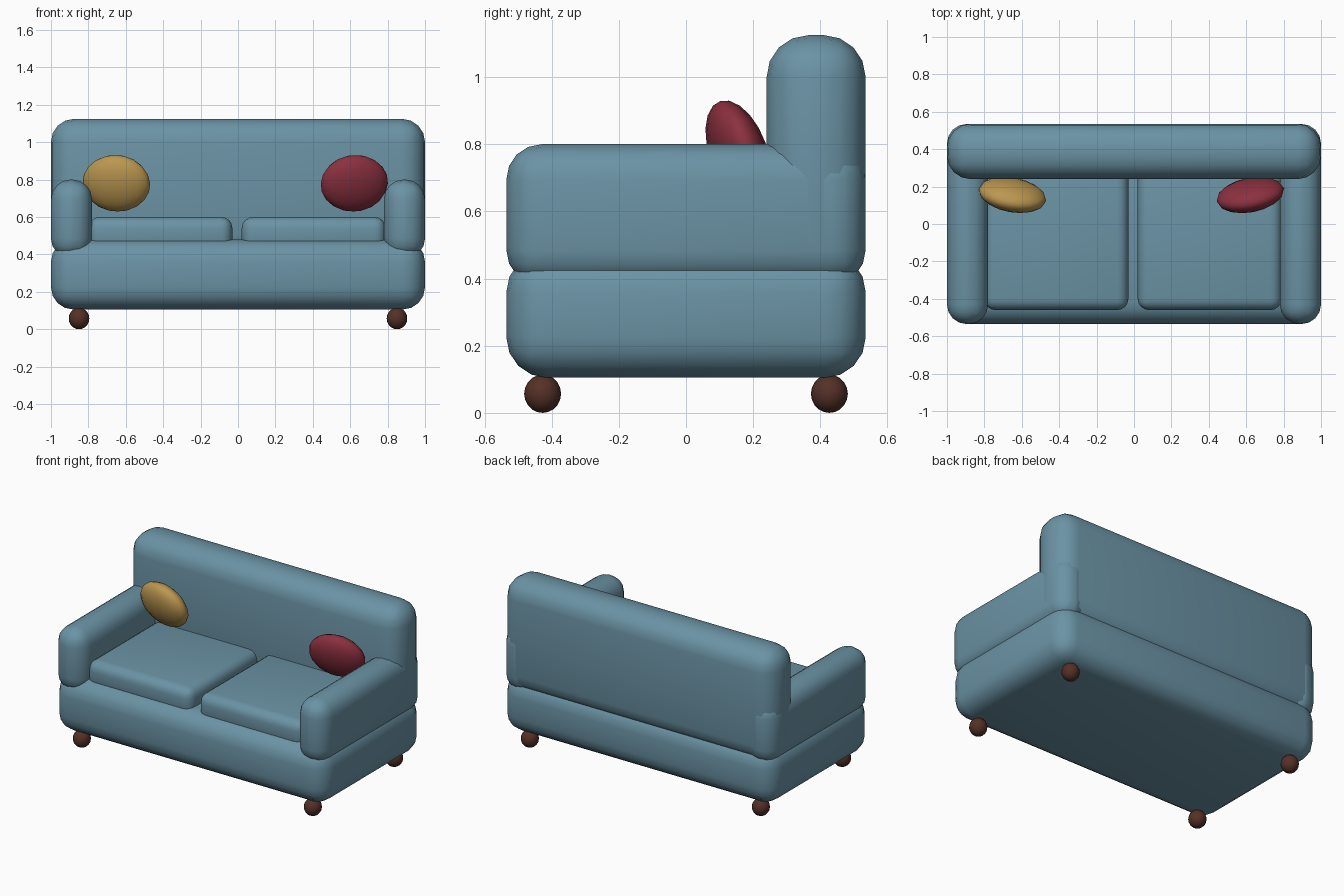
import bpy, math

if "Cube" in bpy.data.objects:
    bpy.data.objects.remove(bpy.data.objects["Cube"])


def material(name, rgb):
    m = bpy.data.materials.new(name)
    m.diffuse_color = (*rgb, 1)
    m.use_nodes = True
    m.node_tree.nodes["Principled BSDF"].inputs["Base Color"].default_value = m.diffuse_color
    return m


TEAL = material("teal_fabric", (0.147, 0.292, 0.376))
MUSTARD = material("mustard_fabric", (0.50, 0.31, 0.08))
WINE = material("wine_fabric", (0.26, 0.03, 0.05))
WOOD = material("dark_wood", (0.09, 0.03, 0.02))


def padded_box(name, lo, hi, radius, segments=4):
    """Upholstered block with rounded edges between two corners."""
    bpy.ops.mesh.primitive_cube_add(
        size=1, location=[(a + b) / 2 for a, b in zip(lo, hi)])
    ob = bpy.context.object
    ob.name = name
    ob.scale = [b - a for a, b in zip(lo, hi)]
    bpy.ops.object.transform_apply(location=False, rotation=False, scale=True)
    bevel = ob.modifiers.new("rounding", 'BEVEL')
    bevel.width = radius
    bevel.segments = segments
    bpy.ops.object.modifier_apply(modifier=bevel.name)
    bpy.ops.object.shade_smooth_by_angle(angle=math.radians(40))
    ob.data.materials.append(TEAL)


def ellipsoid(name, loc, radii, mat, rot=(0, 0, 0)):
    bpy.ops.mesh.primitive_uv_sphere_add(
        segments=16, ring_count=10, radius=1, location=loc,
        rotation=[math.radians(a) for a in rot])
    ob = bpy.context.object
    ob.name = name
    ob.scale = radii
    bpy.ops.object.shade_smooth_by_angle(angle=math.radians(60))
    ob.data.materials.append(mat)


# Frame: base and backrest
padded_box("base", (-1, -0.535, 0.105), (1, 0.535, 0.48), 0.12)
padded_box("backrest", (-1, 0.24, 0.38), (1, 0.535, 1.125), 0.125)

# Arms, legs and seat cushions on both sides
for side, s in (("left", -1), ("right", 1)):
    x0, x1 = sorted((s * 0.78, s * 1.0))
    padded_box(side + "_arm", (x0, -0.535, 0.38), (x1, 0.535, 0.80), 0.105)
    for end, y in (("front", -0.427), ("back", 0.427)):
        ellipsoid(f"{side}_{end}_leg", (s * 0.85, y, 0.057), (0.055, 0.055, 0.057), WOOD)
padded_box("left_cushion", (-0.80, -0.46, 0.42), (-0.03, 0.30, 0.60), 0.06)
padded_box("right_cushion", (0.02, -0.46, 0.42), (0.79, 0.30, 0.60), 0.06)

# Scatter pillows leaning against the backrest
ellipsoid("mustard_pillow", (-0.65, 0.155, 0.78), (0.183, 0.08, 0.158), MUSTARD, (20, 0, -10))
ellipsoid("wine_pillow", (0.622, 0.155, 0.78), (0.183, 0.08, 0.158), WINE, (20, 0, 11))
